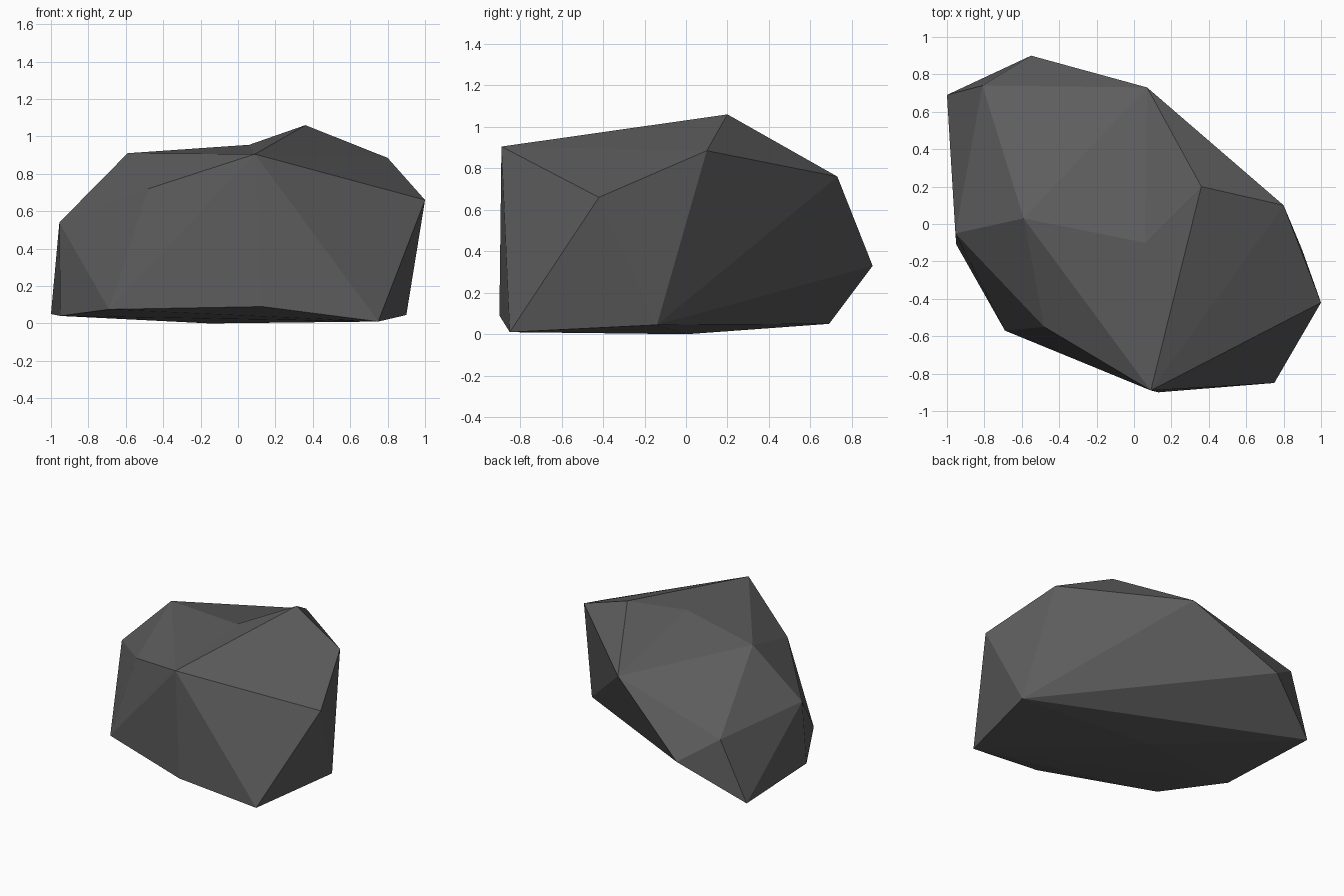
import bpy
from itertools import combinations
from mathutils import Vector

if "Cube" in bpy.data.objects:
    bpy.data.objects.remove(bpy.data.objects["Cube"])

# Corner points of the boulder, by height
base = [(-1, .69, .05), (-.95, -.11, .04), (-.69, -.57, .075), (.13, -.9, .09),
        (.75, -.85, .01), (.9, -.14, .045), (-.15, .003, 0)]
middle = [(-.81, .74, .51), (-.55, .9, .33), (-.955, -.05, .54), (1, -.42, .66)]
crown = [(.07, .73, .76), (.8, .1, .885), (.09, -.89, .905), (-.48, -.55, .72)]
peaks = [(-.59, .03, .91), (.36, .2, 1.06)]
points = [Vector(p) for p in base + middle + crown + peaks]
left_peak, right_peak = len(points) - 2, len(points) - 1


def hull_faces(pts):
    """Every triangle with all the other points behind it, facing outward."""
    faces = []
    for a, b, c in combinations(range(len(pts)), 3):
        normal = (pts[b] - pts[a]).cross(pts[c] - pts[a])
        sides = [normal.dot(p - pts[a]) for i, p in enumerate(pts) if i not in (a, b, c)]
        if max(sides) < 0:
            faces.append((a, b, c))
        elif min(sides) > 0:
            faces.append((a, c, b))
    return faces


# Shallow saddle: split the ridge between the two peaks at a lower point
faces = []
saddle = len(points)
for f in hull_faces(points):
    if left_peak in f and right_peak in f:
        for peak in (left_peak, right_peak):
            faces.append(tuple(saddle if i == peak else i for i in f))
    else:
        faces.append(f)
points.append(Vector((.06, -.1, .955)))

mesh = bpy.data.meshes.new("boulder")
mesh.from_pydata([tuple(p) for p in points], [], faces)
mesh.update()

# Dark grey stone
stone = bpy.data.materials.new("dark grey stone")
stone.diffuse_color = (.11, .11, .11, 1)
stone.use_nodes = True
stone.node_tree.nodes["Principled BSDF"].inputs["Base Color"].default_value = stone.diffuse_color
mesh.materials.append(stone)
bpy.context.scene.collection.objects.link(bpy.data.objects.new("boulder", mesh))
